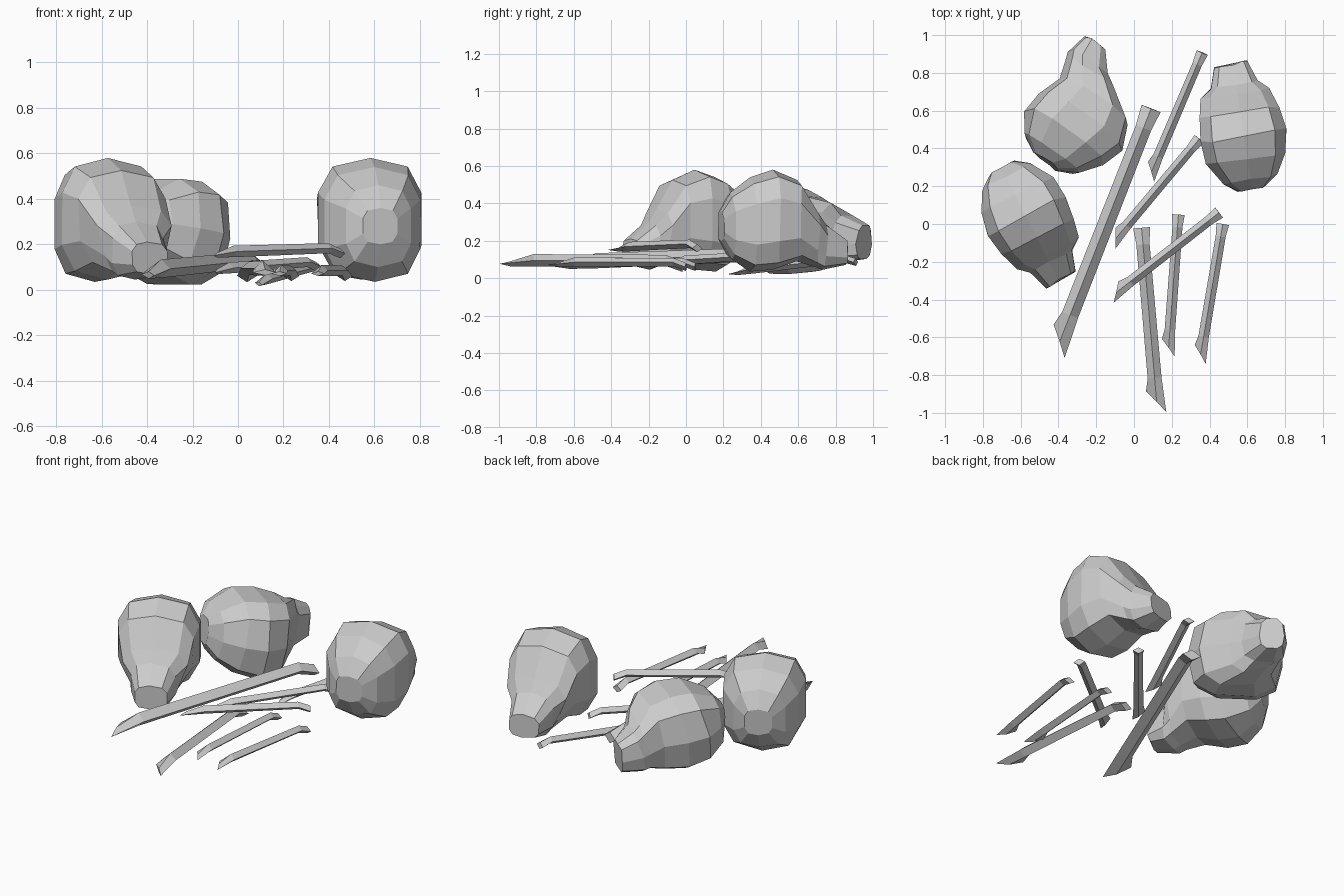
import bpy, bmesh, math, random
from mathutils import Vector, Matrix

cube = bpy.data.objects.get("Cube")
if cube:
    bpy.data.objects.remove(cube)

bone_grey = bpy.data.materials.new("bone_grey")
bone_grey.use_nodes = True
GREY = (0.6, 0.6, 0.6, 1)
bone_grey.diffuse_color = GREY
bone_grey.node_tree.nodes["Principled BSDF"].inputs["Base Color"].default_value = GREY


def loft(name, rings, matrix=None):
    """Skin a list of equal rings, cap both ends and keep flat faces."""
    bm = bmesh.new()
    loops = [[bm.verts.new(p) for p in ring] for ring in rings]
    n = len(loops[0])
    for a, b in zip(loops, loops[1:]):
        for i in range(n):
            j = (i + 1) % n
            bm.faces.new((a[i], a[j], b[j], b[i]))
    bm.faces.new(loops[0][::-1])
    bm.faces.new(loops[-1])
    bmesh.ops.recalc_face_normals(bm, faces=bm.faces)
    mesh = bpy.data.meshes.new(name)
    bm.to_mesh(mesh)
    bm.free()
    mesh.materials.append(bone_grey)
    obj = bpy.data.objects.new(name, mesh)
    bpy.context.collection.objects.link(obj)
    if matrix:
        obj.matrix_world = matrix
    return obj


# Skull sections from back of head to chin:
# y, bottom, top, width on each side, narrowing of the lower half
SKULL = [(-.33, .20, .36, .08, .08, 1), (-.28, .10, .46, .15, .15, 1),
         (-.17, .035, .54, .23, .21, 1), (-.05, .045, .58, .24, .235, 1),
         (.08, .09, .525, .225, .215, .95), (.18, .06, .37, .205, .175, .75),
         (.225, .045, .30, .14, .12, 1), (.335, .07, .21, .105, .08, 1)]
SIDES = 10


def power(v, e):
    return math.copysign(abs(v) ** e, v)


def skull_rings():
    rnd = random.Random(4)
    rings = []
    for y, low, high, wide_neg, wide_pos, narrow in SKULL:
        ring = []
        for i in range(SIDES):
            a = math.pi / 2 + math.tau * i / SIDES
            c, s = power(math.cos(a), .65), power(math.sin(a), .72)
            width = wide_pos if c > 0 else wide_neg
            ring.append((c * width * (narrow if s < 0 else 1),
                         y + rnd.uniform(-.01, .01),
                         (low + high) / 2 + (high - low) / 2 * s))
        rings.append(ring)
    return rings


def place(origin, forward, up):
    """Matrix that turns local y to forward and local z to up."""
    f, u = Vector(forward).normalized(), Vector(up).normalized()
    m = Matrix((f.cross(u), f, u)).transposed().to_4x4()
    m.translation = origin
    return m


# Two upright skulls and one lying on its side
loft("skull_left", skull_rings(), place((-.55, 0, 0), (.45, -.89, 0), (0, 0, 1)))
loft("skull_right", skull_rings(), place((.575, .515, 0), (-.15, .98, 0), (0, 0, 1)))
loft("skull_fallen", skull_rings(),
     place((-.51, .76, .24), (.57, .82, -.18), (.82, -.57, 0)))


def bone(name, tip, head, half_width):
    """Diamond shaft with a slanted wedge tip and a flared, drooping head."""
    a, b = Vector(tip), Vector(head)
    along = (b - a).normalized()
    side = Vector((0, 0, 1)).cross(along).normalized()
    up = along.cross(side)
    length = (b - a).length / half_width
    # Distance along, left and right width, thickness, drop, slant of left corner
    stations = [(0, 1.4, 1.25, .35, .5, 3.2), (5, 1.0, 1.0, .9, 0, 0),
                (length - 2.4, .95, .95, .8, 0, 0),
                (length, 1.2, 1.2, .75, .9, 0)]
    rings = []
    for d, left, right, t, drop, slant in stations:
        c = a + along * d * half_width - up * drop * half_width
        rings.append([c + (side * left + along * slant) * half_width,
                      c + (up * t + along * slant * .5) * half_width,
                      c - side * right * half_width,
                      c - (up * t - along * slant * .5) * half_width])
    loft(name, rings)


# Scattered bones: name, tip, head, half width
BONES = [("long_bone", (-.42, -.69, .085), (.09, .61, .135), .045),
         ("back_bone", (.075, .235, .035), (.36, .905, .11), .027),
         ("middle_bone", (-.125, -.11, .09), (.345, .45, .125), .027),
         ("top_bone", (-.13, -.39, .165), (.45, .06, .185), .028),
         ("front_bone", (.125, -1.0, .095), (.04, -.02, .095), .037),
         ("short_bone", (.18, -.70, .085), (.235, .05, .085), .028),
         ("side_bone", (.345, -.735, .085), (.47, 0, .085), .028)]
for spec in BONES:
    bone(*spec)
